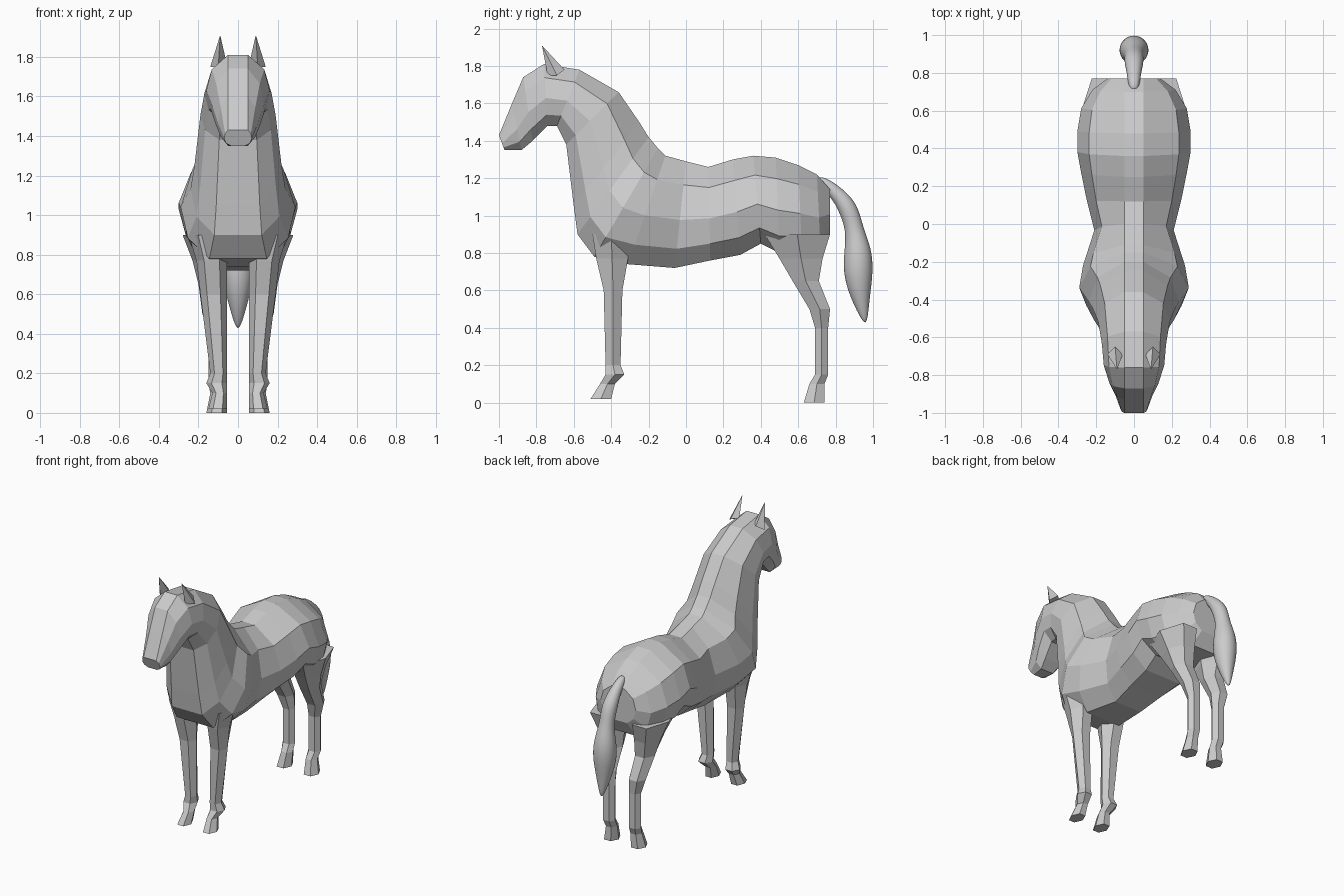
import bpy
import bmesh
from math import cos, sin, tau
from mathutils import Vector

if "Cube" in bpy.data.objects:
    bpy.data.objects.remove(bpy.data.objects["Cube"], do_unlink=True)

# One plain grey for the whole animal
grey = bpy.data.materials.new("plain_grey")
grey.use_nodes = True
tone = (0.6, 0.6, 0.6, 1)
grey.diffuse_color = tone
grey.node_tree.nodes["Principled BSDF"].inputs["Base Color"].default_value = tone


def loft(name, rings):
    """Skin a list of equal-length closed rings and cap both ends."""
    bm = bmesh.new()
    loops = [[bm.verts.new(point) for point in ring] for ring in rings]
    for near, far in zip(loops, loops[1:]):
        for i in range(len(near)):
            bm.faces.new((near[i - 1], near[i], far[i], far[i - 1]))
    bm.faces.new(loops[0])
    bm.faces.new(loops[-1])
    bmesh.ops.recalc_face_normals(bm, faces=bm.faces)
    mesh = bpy.data.meshes.new(name)
    bm.to_mesh(mesh)
    bm.free()
    mesh.materials.append(grey)
    obj = bpy.data.objects.new(name, mesh)
    bpy.context.collection.objects.link(obj)
    return obj


def body_ring(top_y, top_z, low_y, low_z, width):
    """Ten-sided section spanning a back point and a belly point."""
    top = Vector((0.05, top_y, top_z))
    low = Vector((width / 2, low_y, low_z))
    middle = low.lerp(top, 0.45)
    middle.x = width

    def shoulder(end):
        point = end.lerp(middle, 0.4)
        point.x = end.x + (middle.x - end.x) * 0.75
        return point

    half = [top, shoulder(top), middle, shoulder(low), low]
    mirrored = [Vector((-point.x, point.y, point.z)) for point in reversed(half)]
    return half + mirrored


def leg_ring(side, front, back, height, outer):
    """Six-sided section with a flat front and back."""
    inner = 0.055
    center = Vector((side * (inner + outer) / 2, (front + back) / 2, height))
    half_width, half_depth = (outer - inner) / 2, (back - front) / 2
    corners = [(-0.5, -1), (0.5, -1), (1, 0), (0.5, 1), (-0.5, 1), (-1, 0)]
    return [center + Vector((u * half_width, v * half_depth, 0)) for u, v in corners]


def tail_ring(before, after, center, radius):
    """Eight-sided section square to the direction of the tail."""
    across = Vector((1, 0, 0))
    upright = across.cross(after - before).normalized()
    angles = [tau * i / 8 for i in range(8)]
    return [center + (across * cos(a) + upright * sin(a)) * radius for a in angles]


# Sections: top y, top z, bottom y, bottom z, half width
trunk = [
    (0.77, 1.14, 0.77, 0.9, 0.14),
    (0.7, 1.22, 0.72, 0.8, 0.22),
    (0.6, 1.27, 0.62, 0.8, 0.28),
    (0.48, 1.31, 0.5, 0.8, 0.3),
    (0.36, 1.32, 0.4, 0.85, 0.3),
    (0.25, 1.3, 0.29, 0.79, 0.28),
    (0.12, 1.26, 0.13, 0.76, 0.25),
    (0, 1.29, -0.06, 0.72, 0.21),
    (-0.11, 1.32, -0.31, 0.74, 0.27),
]
neck = [
    (-0.15, 1.36, -0.49, 0.78, 0.29),
    (-0.2, 1.42, -0.58, 0.9, 0.24),
    (-0.25, 1.5, -0.6, 1.05, 0.22),
    (-0.36, 1.66, -0.64, 1.38, 0.19),
    (-0.57, 1.78, -0.69, 1.48, 0.17),
]
head = [
    (-0.76, 1.81, -0.74, 1.48, 0.16),
    (-0.87, 1.74, -0.82, 1.4, 0.13),
    (-0.93, 1.6, -0.88, 1.35, 0.1),
    (-1, 1.43, -0.97, 1.35, 0.07),
]
loft("body_and_head", [body_ring(*row) for row in trunk + neck + head])

# Leg sections: front y, back y, height, outer x
front_leg = [
    (-0.5, -0.3, 0.9, 0.25),
    (-0.48, -0.31, 0.77, 0.21),
    (-0.44, -0.34, 0.6, 0.19),
    (-0.43, -0.35, 0.2, 0.14),
    (-0.43, -0.33, 0.15, 0.16),
    (-0.46, -0.38, 0.1, 0.13),
    (-0.51, -0.4, 0.02, 0.15),
]
hind_leg = [
    (0.42, 0.77, 0.9, 0.28),
    (0.5, 0.73, 0.77, 0.23),
    (0.57, 0.71, 0.65, 0.2),
    (0.66, 0.77, 0.5, 0.18),
    (0.69, 0.76, 0.4, 0.15),
    (0.69, 0.76, 0.15, 0.15),
    (0.66, 0.74, 0.1, 0.14),
    (0.63, 0.74, 0, 0.16),
]
for label, side in (("left", 1), ("right", -1)):
    for part, rows in (("front_leg", front_leg), ("hind_leg", hind_leg)):
        loft(f"{label}_{part}", [leg_ring(side, *row) for row in rows])

    # Ear: thin leaning pyramid
    tip = Vector((side * 0.09, -0.77, 1.91))
    root = Vector((side * 0.1, -0.69, 1.75))
    spread = [Vector(p) for p in ((0.04, 0, 0), (0, 0.04, 0.03), (-0.04, 0, 0.03), (0, -0.05, 0))]
    base = [root + Vector((side * p.x, p.y, p.z)) for p in spread]
    loft(f"{label}_ear", [base, [point.lerp(tip, 0.97) for point in base]])

# Tail path: y, z, radius
tail_path = [
    (0.7, 1.2, 0.03),
    (0.8, 1.13, 0.04),
    (0.87, 1.04, 0.06),
    (0.9, 0.93, 0.05),
    (0.92, 0.82, 0.08),
    (0.92, 0.7, 0.09),
    (0.93, 0.57, 0.06),
    (0.96, 0.42, 0.01),
]
spine = [Vector((0, y, z)) for y, z, radius in tail_path]
befores = spine[:1] + spine[:-1]
afters = spine[1:] + spine[-1:]
radii = [row[-1] for row in tail_path]
tail = loft("tail", [tail_ring(*row) for row in zip(befores, afters, spine, radii)])
rounding = tail.modifiers.new("rounding", 'SUBSURF')
rounding.levels = rounding.render_levels = 2
for face in tail.data.polygons:
    face.use_smooth = True
